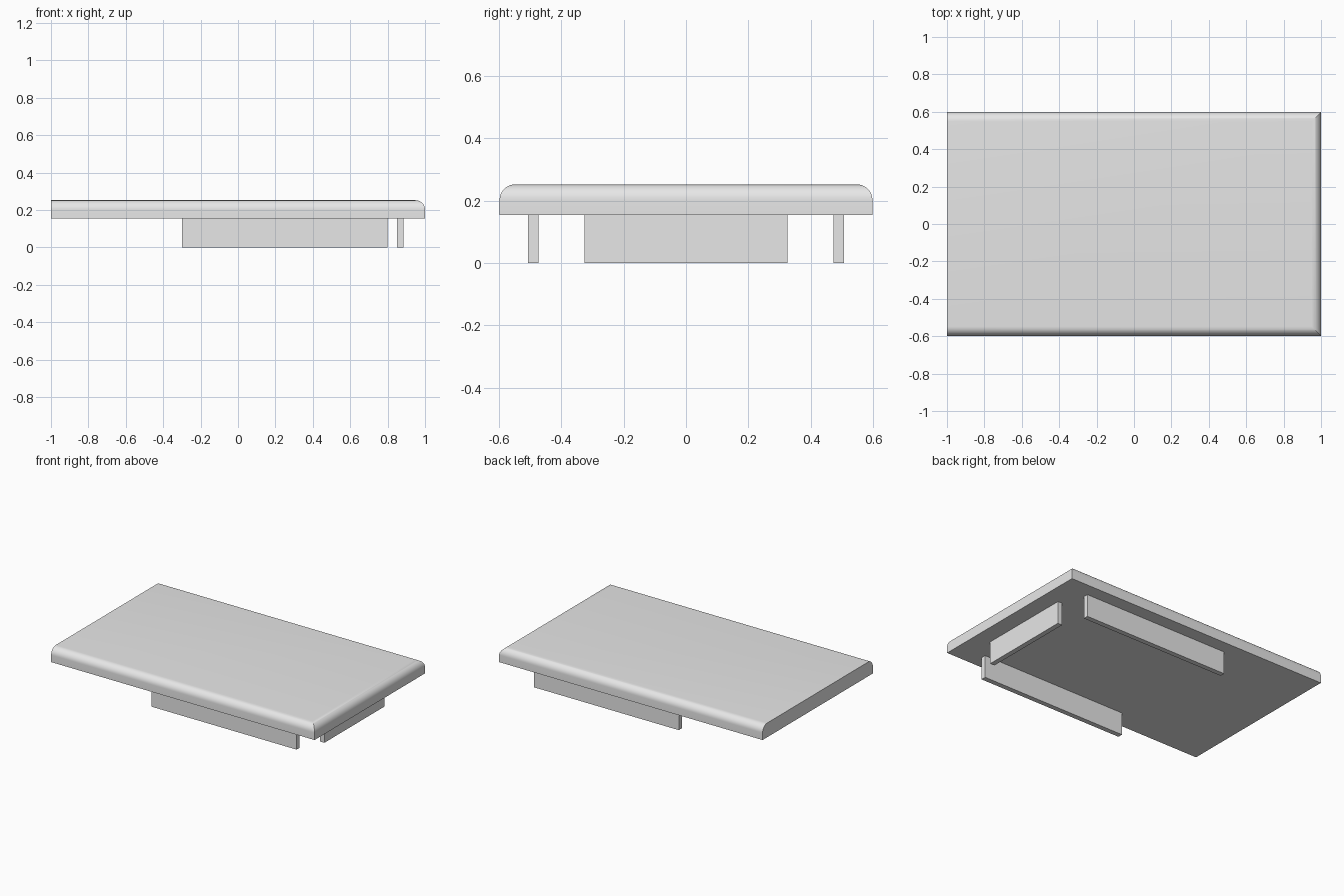
import bpy
import bmesh
import math

if "Cube" in bpy.data.objects:
    bpy.data.objects.remove(bpy.data.objects["Cube"])

GREY = (0.8, 0.8, 0.8, 1.0)
grey = bpy.data.materials.new("light_grey")
grey.use_nodes = True
grey.diffuse_color = GREY
grey.node_tree.nodes["Principled BSDF"].inputs["Base Color"].default_value = GREY


def box(name, low, high, round_edge=None, radius=0.05):
    """Box between two corners; edges picked by round_edge are rounded."""
    bm = bmesh.new()
    bmesh.ops.create_cube(bm, size=1)
    for v in bm.verts:
        v.co = [(a + b) / 2 + c * (b - a) for a, b, c in zip(low, high, v.co)]
    if round_edge:
        edges = [e for e in bm.edges if round_edge(e)]
        bmesh.ops.bevel(bm, geom=edges, offset=radius, offset_type='OFFSET',
                        segments=10, profile=0.5, affect='EDGES')
    mesh = bpy.data.meshes.new(name)
    bm.to_mesh(mesh)
    bm.free()
    mesh.materials.append(grey)
    obj = bpy.data.objects.new(name, mesh)
    bpy.context.collection.objects.link(obj)
    return obj


BOTTOM, TOP = 0.154, 0.252


def top_rim(edge):
    """Top edges, except the square one at the -x end."""
    on_top = all(v.co.z > TOP - 0.001 for v in edge.verts)
    return on_top and any(v.co.x > 0 for v in edge.verts)


# Slab with three rounded top edges
slab = box("slab", (-1, -0.598, BOTTOM), (1, 0.598, TOP), top_rim)
bpy.ops.object.select_all(action='DESELECT')
slab.select_set(True)
bpy.context.view_layer.objects.active = slab
bpy.ops.object.shade_smooth_by_angle(angle=math.radians(30))

# Long rails under both sides
for name, y in (("front_rail", -0.49), ("back_rail", 0.49)):
    box(name, (-0.3, y - 0.017, 0), (0.8, y + 0.017, BOTTOM))

# Short rail under the rounded end
box("end_rail", (0.85, -0.325, 0), (0.884, 0.325, BOTTOM))
